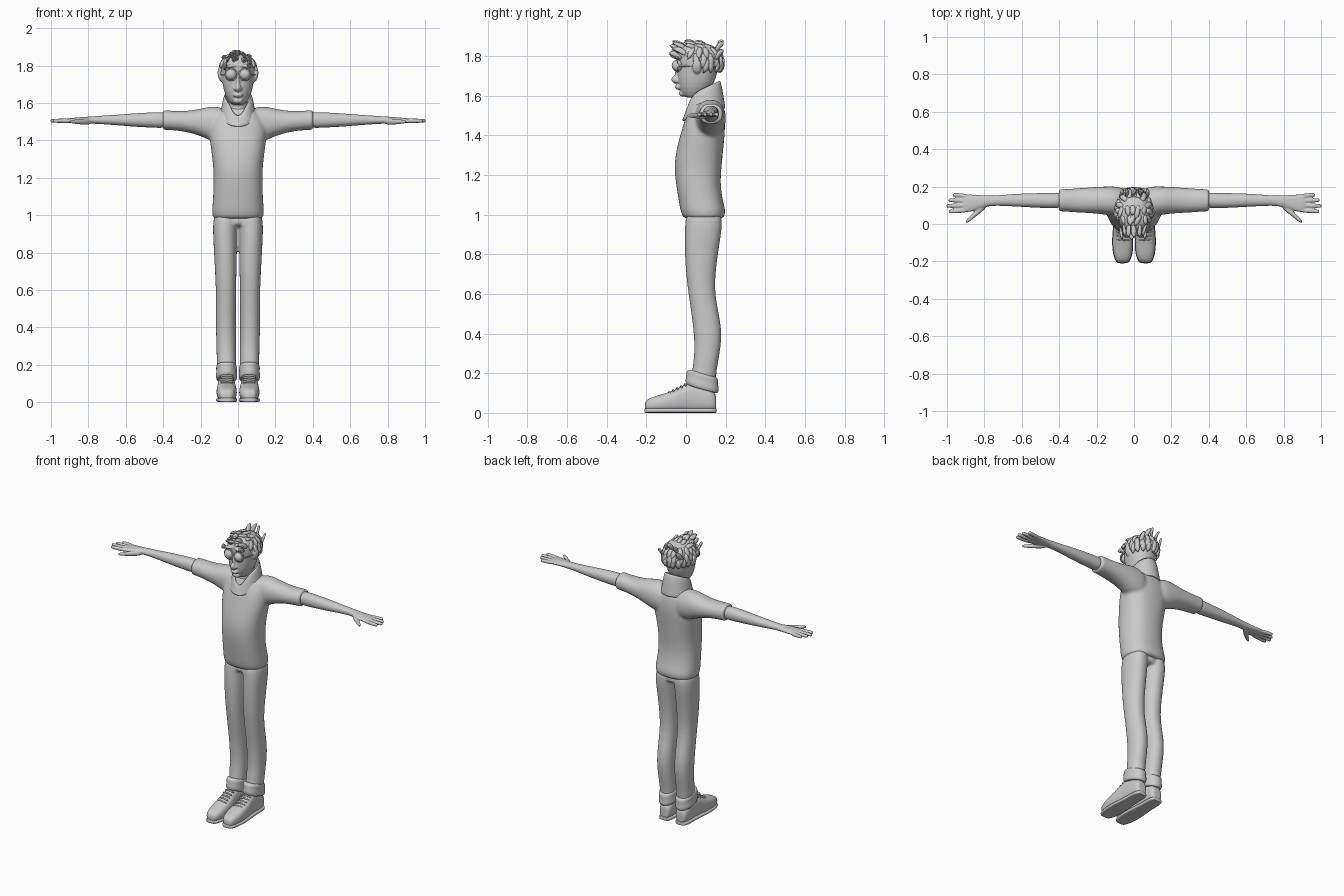
import bpy, bmesh, math, random
from mathutils import Vector, Matrix

random.seed(4)
if "Cube" in bpy.data.objects:
    bpy.data.objects.remove(bpy.data.objects["Cube"])

grey = bpy.data.materials.new("plain_grey")
grey.use_nodes = True
grey.diffuse_color = (0.6, 0.6, 0.6, 1)
grey.node_tree.nodes["Principled BSDF"].inputs["Base Color"].default_value = (0.6, 0.6, 0.6, 1)


def loft(bm, axis, rows, side=1, p=2.2, segs=16):
    """Closed tube along an axis; each row is position plus low/high of the other two axes."""
    rings = []
    for t, a0, a1, b0, b1 in rows:
        ring = []
        for i in range(segs):
            ang = 2 * math.pi * i / segs
            c, s = math.cos(ang), math.sin(ang)
            u = (a0 + a1) / 2 + (a1 - a0) / 2 * math.copysign(abs(c) ** (2 / p), c)
            v = (b0 + b1) / 2 + (b1 - b0) / 2 * math.copysign(abs(s) ** (2 / p), s)
            co = [u, v]
            co.insert(axis, t)
            ring.append(bm.verts.new((co[0] * side, co[1], co[2])))
        rings.append(ring)
    for lo, hi in zip(rings, rings[1:]):
        for i in range(segs):
            j = (i + 1) % segs
            bm.faces.new((lo[i], lo[j], hi[j], hi[i]))
    bm.faces.new(rings[0])
    bm.faces.new(rings[-1])
    return [v for r in rings for v in r]


def ball(bm, pos, size, tilt=0):
    m = Matrix.Translation(pos) @ Matrix.Rotation(tilt, 4, 'Y') @ Matrix.Diagonal((*size, 1))
    return bmesh.ops.create_uvsphere(bm, u_segments=24, v_segments=16, radius=1, matrix=m)["verts"]


def finish(name, bm, subsurf=0, voxel=0, smooth=0, thick=0):
    bmesh.ops.recalc_face_normals(bm, faces=bm.faces)
    for f in bm.faces:
        f.smooth = True
    me = bpy.data.meshes.new(name)
    bm.to_mesh(me)
    bm.free()
    me.materials.append(grey)
    ob = bpy.data.objects.new(name, me)
    bpy.context.collection.objects.link(ob)
    if thick:
        ob.modifiers.new("thickness", 'SOLIDIFY').thickness = thick
    if subsurf:
        m = ob.modifiers.new("round", 'SUBSURF')
        m.levels = m.render_levels = subsurf
    if voxel:
        m = ob.modifiers.new("blend", 'REMESH')
        m.mode, m.voxel_size, m.use_smooth_shade = 'VOXEL', voxel, True
    if smooth:
        m = ob.modifiers.new("soften", 'SMOOTH')
        m.factor, m.iterations = 0.5, smooth
    return ob


# Shirt: torso and short sleeves blended together
bm = bmesh.new()
torso = [(.98, .12, .0, .18), (.985, .138, -.018, .195), (1.02, .142, -.03, .203),
         (1.06, .138, -.037, .19), (1.15, .133, -.052, .174), (1.25, .133, -.064, .182),
         (1.35, .146, -.046, .192), (1.43, .158, -.022, .2), (1.5, .15, -.002, .197),
         (1.55, .11, .02, .182), (1.59, .06, .04, .16)]
loft(bm, 2, [(z, -w, w, a, b) for z, w, a, b in torso], p=2.4)
sleeve = [(.03, .03, .2, 1.38, 1.56), (.13, .045, .203, 1.385, 1.592), (.2, .055, .2, 1.425, 1.568),
          (.3, .06, .192, 1.45, 1.555), (.38, .066, .187, 1.455, 1.562), (.398, .066, .187, 1.455, 1.562),
          (.403, .07, .183, 1.459, 1.558)]
for s in (1, -1):
    loft(bm, 0, sleeve, s)
finish("shirt", bm, 2, .009, 5)

# High collar, open and lower at the front
bm = bmesh.new()
rings = []
for k in (0, .12, .5, 1):
    ring = []
    for i in range(32):
        a = 2 * math.pi * i / 32
        f = (1 - math.sin(a)) / 2
        z0 = 1.535 - .06 * f ** 2
        z1 = 1.68 - .075 * f - .07 * f ** 10
        r = .1 - .024 * k
        ring.append(bm.verts.new((r * math.cos(a), .09 + (r + .01) * math.sin(a), z0 + (z1 - z0) * k)))
    rings.append(ring)
for lo, hi in zip(rings, rings[1:]):
    for i in range(32):
        bm.faces.new((lo[i], lo[i - 1], hi[i - 1], hi[i]))
finish("collar", bm, 1, thick=.012)

# Trousers: hips and two legs
bm = bmesh.new()
leg = [(1.03, .0, .125, .0, .18), (.95, .003, .137, -.007, .187), (.85, .004, .132, -.01, .17),
       (.7, .007, .124, -.002, .148), (.58, .01, .118, .014, .147), (.42, .01, .12, .038, .187),
       (.3, .01, .116, .043, .172), (.2, .01, .114, .028, .152), (.13, .01, .11, .02, .152)]
loft(bm, 2, [(z, -w, w, .005, .175) for z, w in ((.94, .07), (.96, .09), (1.03, .1))])
for s in (1, -1):
    loft(bm, 2, leg, s)
finish("trousers", bm, 2, .008, 4)

# Turned-up cuffs, lower at the heel
bm = bmesh.new()
cuff = [(.118, .02, .105, .02, .145), (.12, .006, .116, .0, .162), (.14, .003, .12, -.006, .168),
        (.165, .006, .116, .0, .163), (.185, .004, .119, .0, .166), (.2, .008, .115, .01, .158),
        (.202, .02, .1, .03, .14)]
for s in (1, -1):
    for v in loft(bm, 2, cuff, s):
        v.co.z -= .27 * (v.co.y - .08)
finish("trouser_cuffs", bm, 2)

# Shoes with soles and laces
bm = bmesh.new()
shoe = [(-.208, .04, .085, .02, .05), (-.195, .02, .1, .008, .072), (-.14, .004, .116, .005, .09),
        (-.06, .006, .116, .005, .112), (0, .014, .108, .005, .15), (.06, .016, .105, .005, .155),
        (.12, .016, .105, .005, .13), (.148, .025, .095, .01, .1), (.152, .04, .08, .02, .08)]
for s in (1, -1):
    loft(bm, 1, shoe, s, p=2.6)
finish("shoes", bm, 2)
bm = bmesh.new()
for s in (1, -1):
    loft(bm, 1, [(y * 1.015, a - .002, b + .002, 0, .024) for y, a, b, c, d in shoe], s, p=4)
finish("soles", bm, 2)
bm = bmesh.new()
for s in (1, -1):
    for k in range(5):
        y = -.085 + .02 * k
        z = .104 + .5 * (y + .075)
        loft(bm, 0, [(.06 + dx, y - .005 + dx * .1, y + .005 + dx * .1, z - 6 * dx * dx, z + .012 - 6 * dx * dx)
                     for dx in (-.036, -.02, 0, .02, .036)], s, segs=8)
finish("laces", bm, 1)

# Arms and hands
bm = bmesh.new()
arm = [(.36, .085, .17, 1.463, 1.552), (.45, .083, .167, 1.467, 1.551), (.55, .088, .165, 1.472, 1.546),
       (.65, .094, .161, 1.481, 1.537), (.75, .099, .151, 1.488, 1.531), (.8, .09, .153, 1.49, 1.527),
       (.85, .069, .158, 1.491, 1.524), (.9, .06, .16, 1.492, 1.519), (.92, .066, .154, 1.495, 1.515)]
for s in (1, -1):
    loft(bm, 0, arm, s)
    for y, dy, tip in ((.148, .008, .968), (.124, .003, .992), (.1, -.003, 1.003), (.075, -.008, .99)):
        loft(bm, 0, [(x, y + k * dy - w, y + k * dy + w, 1.505 - w, 1.505 + w)
                     for x, k, w in ((.88, 0, .012), (.93, .5, .0125), (tip - .015, 1, .0115),
                                     (tip - .002, 1, .009), (tip, 1, .005))], s, segs=10)
    loft(bm, 0, [(x, y - w, y + w, 1.5 - w * .8, 1.5 + w * .8)
                 for x, y, w in ((.78, .115, .02), (.82, .08, .022), (.85, .053, .018), (.88, .026, .014),
                                 (.893, .016, .011), (.9, .01, .005))], s, segs=10)
finish("arms_and_hands", bm, 2, .0045, 2)

# Head, neck, ears, nose, mouth and brows blended together
bm = bmesh.new()
skull = [(1.59, .03, .0, .06), (1.6, .045, -.018, .09), (1.64, .07, -.038, .13), (1.69, .083, -.045, .155),
         (1.75, .09, -.046, .165), (1.8, .092, -.052, .17), (1.84, .08, -.042, .16), (1.865, .045, -.01, .12)]
loft(bm, 2, [(z, -w, w, a, b) for z, w, a, b in skull])
loft(bm, 2, [(z, -.056, .056, .03, .15) for z in (1.45, 1.55, 1.66)])
ball(bm, (0, -.05, 1.682), (.016, .024, .022))
ball(bm, (0, -.04, 1.715), (.01, .018, .04))
ball(bm, (0, -.038, 1.643), (.027, .018, .013))
ball(bm, (0, -.018, 1.612), (.026, .018, .016))
for s in (1, -1):
    ball(bm, (.094 * s, .055, 1.748), (.014, .024, .036), .2 * s)
    ball(bm, (.014 * s, -.045, 1.675), (.01, .014, .01))
    ball(bm, (.04 * s, -.044, 1.797), (.034, .014, .009), .15 * s)
finish("head", bm, 1, .005, 2)

# Round lenses, rims and side straps
bm = bmesh.new()
for s in (1, -1):
    ball(bm, (.037 * s, -.042, 1.752), (.03, .03, .03))
finish("eye_lenses", bm)
bm = bmesh.new()
for s in (1, -1):
    for a in range(24):
        ang = a * math.pi / 12
        ball(bm, (.037 * s + .031 * math.cos(ang), -.045, 1.752 + .031 * math.sin(ang)), (.005, .005, .005))
    loft(bm, 1, [(-.045, .064, .072, 1.745, 1.757), (-.01, .08, .088, 1.745, 1.757),
                 (.06, .09, .097, 1.747, 1.757)], s, segs=8)
finish("eye_rims", bm, 0, .003, 2)

# Hair: a trimmed cap covered with pointed locks
centre, size = Vector((0, .066, 1.768)), Vector((.097, .12, .1))
bm = bmesh.new()
ball(bm, centre, size)
cut = [v for v in bm.verts if v.co.z < 1.83 - .6 * max(0, v.co.y + .02) or v.co.z < 1.7]
bmesh.ops.delete(bm, geom=cut, context='VERTS')


def lock(base, mid, tip, width):
    """Flattened tapering strand along a quadratic curve."""
    prev = None
    for k in range(6):
        t = k / 5
        pos = base * (1 - t) ** 2 + mid * 2 * t * (1 - t) + tip * t * t
        tan = ((mid - base) * (1 - t) + (tip - mid) * t).normalized()
        across = tan.cross(pos - centre).normalized()
        up = across.cross(tan)
        w = width * (.6 + 1.2 * t) * (1 - t) ** .6 + .0005
        ring = [bm.verts.new(pos + across * w * math.cos(a) + up * w * .55 * math.sin(a))
                for a in (i * math.pi / 3 for i in range(6))]
        if prev:
            for i in range(6):
                bm.faces.new((prev[i - 1], prev[i], ring[i], ring[i - 1]))
        else:
            bm.faces.new(ring)
        prev = ring
    bm.faces.new(prev)


def scalp(az, el, r=1.0):
    d = Vector((math.sin(az) * math.cos(el), -math.cos(az) * math.cos(el), math.sin(el)))
    return centre + Vector(a * b for a, b in zip(d, size)) * r


# Back and side locks hang down close to the head
for row, (el, drop) in enumerate(((.85, .7), (.45, .75), (.1, .65))):
    for i in range(11):
        az = math.pi + (i - 5) * (.38 - .03 * row) + random.uniform(-.08, .08)
        lock(scalp(az, el, .98), scalp(az, el - drop * .5, 1.1),
             scalp(az + random.uniform(-.15, .15), el - drop, 1.02), .02)
# Top locks sweep forward and rise; the crown row flicks backward
for row, y in enumerate((.15, .1, .05, 0, -.025)):
    for i in range(5):
        x = (i - 2) * .032 + random.uniform(-.008, .008)
        h = max(.05, 1 - (x / size.x) ** 2 - ((y - centre.y) / size.y) ** 2)
        base = Vector((x, y, centre.z + size.z * math.sqrt(h) - .008))
        reach = random.uniform(.05, .075)
        if row == 0:
            step = Vector((random.uniform(-.01, .02), .04, .05))
        else:
            step = Vector((random.uniform(-.035, .01), -reach, random.uniform(.012, .035)))
        tip = base + step
        tip.z = min(tip.z, random.uniform(1.885, 1.908))
        tip.y = max(-.085, min(tip.y, .205))
        lock(base, base + step * .5 + Vector((0, 0, .014)), tip, .018)
finish("hair", bm)
